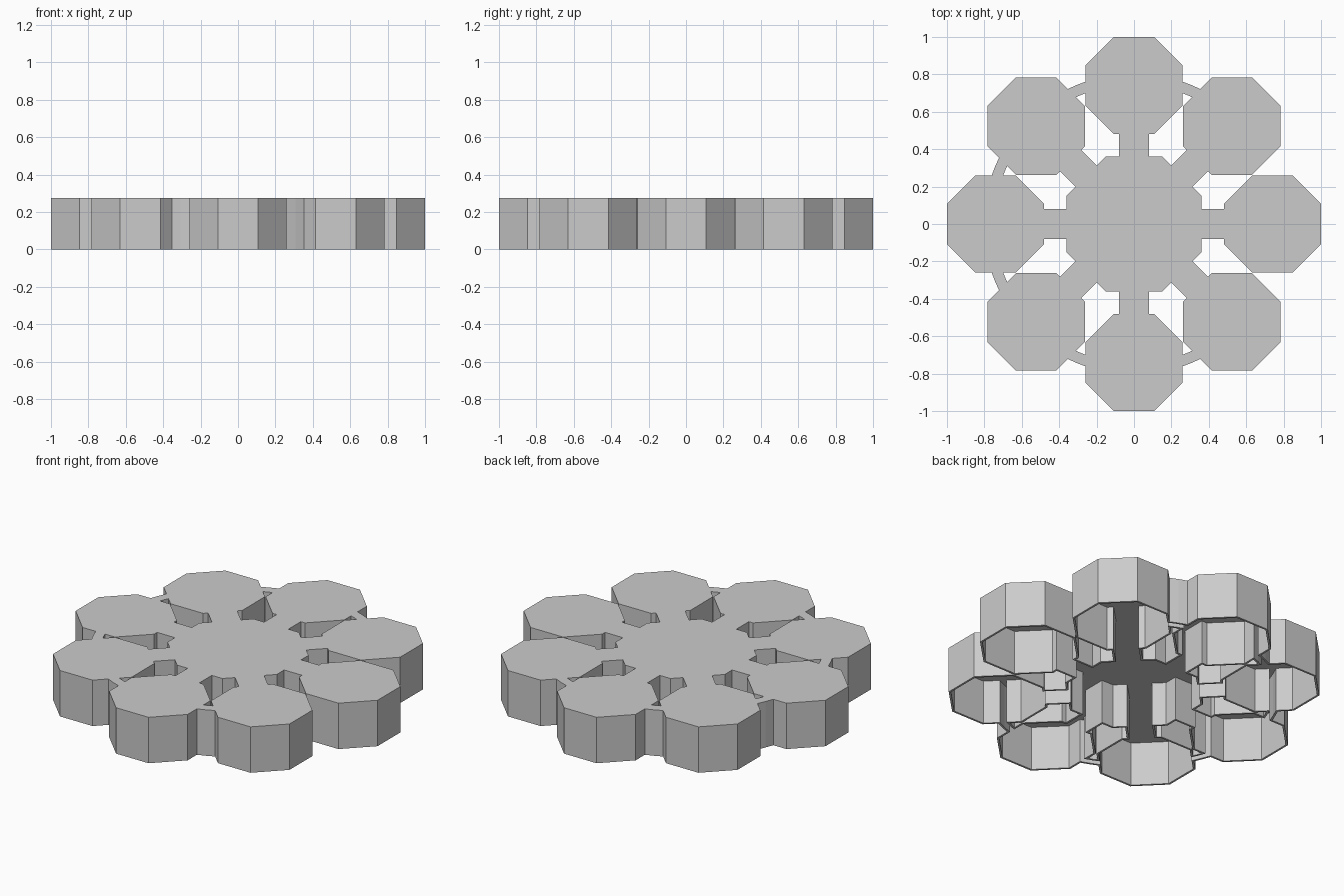
import bpy, bmesh
from math import cos, sin, pi, radians
from mathutils import Matrix, Vector

cube = bpy.data.objects.get("Cube")
if cube:
    bpy.data.objects.remove(cube, do_unlink=True)

HEIGHT = 0.275
WALL = 0.012
CUP_CENTRE, CUP_APOTHEM = 0.74, 0.26
HUB_APOTHEM = 0.362
SPOKE_HALF = 0.08
LINK_INNER, LINK_OUTER = 0.746, 0.804


def prism(bm, outline, z0, z1, angle=0.0):
    """Closed upright prism over a flat outline, turned about z."""
    turn = Matrix.Rotation(angle, 3, 'Z')
    low = [bm.verts.new(turn @ Vector((x, y, z0))) for x, y in outline]
    high = [bm.verts.new(turn @ Vector((x, y, z1))) for x, y in outline]
    bm.faces.new(low[::-1])
    bm.faces.new(high)
    n = len(low)
    for i in range(n):
        j = (i + 1) % n
        bm.faces.new((low[i], low[j], high[j], high[i]))


def octagon(apothem, cx=0.0):
    r = apothem / cos(pi / 8)
    return [(cx + r * cos(pi / 8 + i * pi / 4), r * sin(pi / 8 + i * pi / 4)) for i in range(8)]


def box(x0, x1, half):
    return [(x0, -half), (x1, -half), (x1, half), (x0, half)]


def arc_band(r0, r1, half_angle, steps=4):
    angles = [-half_angle + 2 * half_angle * i / steps for i in range(steps + 1)]
    return ([(r1 * cos(a), r1 * sin(a)) for a in angles]
            + [(r0 * cos(a), r0 * sin(a)) for a in reversed(angles)])


def tray(name, inset, z0, z1):
    """Hub, eight cups, spokes and rim links, all drawn in by the inset."""
    bm = bmesh.new()
    prism(bm, octagon(HUB_APOTHEM - inset), z0, z1)
    for k in range(8):
        a = k * pi / 4
        prism(bm, octagon(CUP_APOTHEM - inset, CUP_CENTRE), z0, z1, a)
        prism(bm, box(0.25, 0.6, SPOKE_HALF - inset), z0, z1, a)
        # the two gaps beside the +x cup have no link
        if k not in (0, 7):
            prism(bm, arc_band(LINK_INNER + inset, LINK_OUTER - inset, radians(8)),
                  z0, z1, a + pi / 8)
    mesh = bpy.data.meshes.new(name)
    bm.to_mesh(mesh)
    bm.free()
    obj = bpy.data.objects.new(name, mesh)
    bpy.context.collection.objects.link(obj)
    return obj


grey = bpy.data.materials.new("plain grey")
grey.use_nodes = True
colour = (0.6, 0.6, 0.6, 1.0)
grey.diffuse_color = colour
grey.node_tree.nodes["Principled BSDF"].inputs["Base Color"].default_value = colour

# Outer shape with its open-bottomed hollow cut out
body = tray("flower_tray", 0.0, 0.0, HEIGHT)
hollow = tray("hollow_cutter", WALL, -0.1, HEIGHT - WALL)
hollow.hide_render = True
for obj in (body, hollow):
    obj.data.materials.append(grey)

cut = body.modifiers.new("hollow", 'BOOLEAN')
cut.operation = 'DIFFERENCE'
cut.solver = 'EXACT'
cut.use_self = True
cut.object = hollow

# Bake the cut, merge flat faces and drop the cutter
graph = bpy.context.evaluated_depsgraph_get()
baked = bpy.data.meshes.new_from_object(body.evaluated_get(graph))
body.modifiers.clear()
body.data = baked
bpy.data.objects.remove(hollow, do_unlink=True)

bm = bmesh.new()
bm.from_mesh(baked)
bmesh.ops.remove_doubles(bm, verts=bm.verts, dist=0.0002)
bmesh.ops.dissolve_limit(bm, angle_limit=radians(1), verts=bm.verts, edges=bm.edges)
bm.to_mesh(baked)
bm.free()
